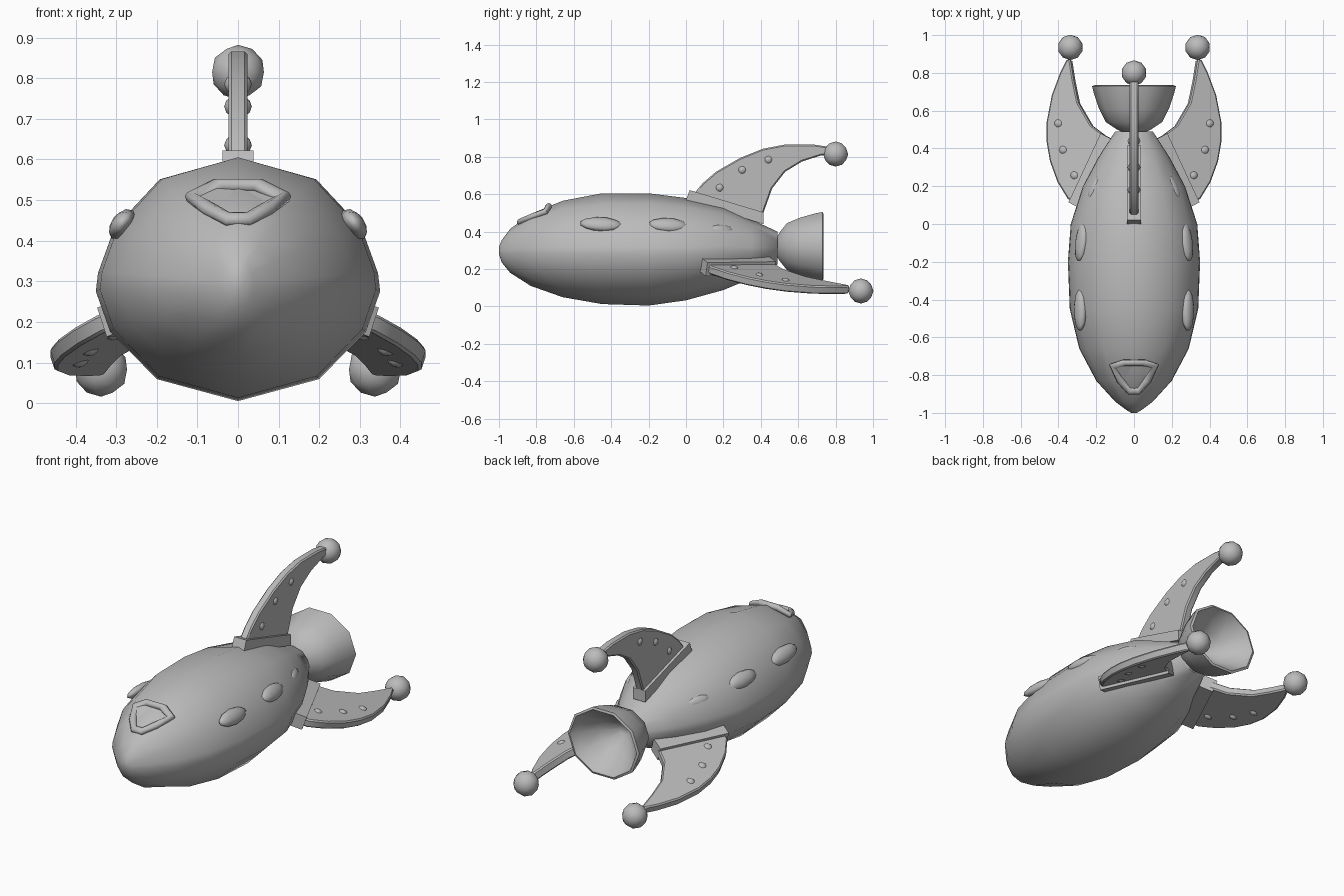
import bpy, bmesh
from math import cos, sin, pi, radians
from mathutils import Matrix, Vector

cube = bpy.data.objects.get("Cube")
if cube:
    bpy.data.objects.remove(cube, do_unlink=True)

grey = bpy.data.materials.new("plain_grey")
grey.use_nodes = True
grey.diffuse_color = (0.5, 0.5, 0.5, 1)
grey.node_tree.nodes["Principled BSDF"].inputs["Base Color"].default_value = (0.5, 0.5, 0.5, 1)


def finish(name, bm, angle=60):
    bmesh.ops.recalc_face_normals(bm, faces=bm.faces)
    mesh = bpy.data.meshes.new(name)
    bm.to_mesh(mesh)
    bm.free()
    mesh.materials.append(grey)
    mesh.shade_smooth()
    mesh.set_sharp_from_angle(angle=radians(angle))
    obj = bpy.data.objects.new(name, mesh)
    bpy.context.collection.objects.link(obj)
    return obj


def loft(name, rings, angle=60):
    """Skin a list of equal rings and cap both ends."""
    bm = bmesh.new()
    loops = [[bm.verts.new(p) for p in ring] for ring in rings]
    n = len(loops[0])
    for a, b in zip(loops, loops[1:]):
        for i in range(n):
            j = (i + 1) % n
            bm.faces.new((a[i], a[j], b[j], b[i]))
    bm.faces.new(loops[0])
    bm.faces.new(loops[-1])
    return finish(name, bm, angle)


def prism(name, outline, half, frame, bevel=0.0):
    """Flat plate: outline in the frame's first two axes, thick along the third."""
    obj = loft(name, [[frame @ Vector((u, v, w)) for u, v in outline] for w in (-half, half)], 35)
    if bevel:
        mod = obj.modifiers.new("soft_edge", 'BEVEL')
        mod.width, mod.segments, mod.limit_method = bevel, 1, 'ANGLE'
        mod.angle_limit = radians(50)
    return obj


def ball(name, frame, centre, size, subdiv=2):
    bm = bmesh.new()
    bmesh.ops.create_icosphere(bm, subdivisions=subdiv, radius=1)
    bm.transform(frame @ Matrix.Translation(centre) @ Matrix.Diagonal((*size, 1)))
    return finish(name, bm)


def axes(a, b, c, origin=(0, 0, 0)):
    m = Matrix((a, b, c)).transposed().to_4x4()
    m.translation = origin
    return m


# Hull: a faceted egg section lofted along y
half = [(0, 1), (.55, .82), (.87, .42), (.985, .05), (1, -.1), (.9, -.43), (.57, -.82), (0, -1)]
section = half + [(-x, z) for x, z in half[-2:0:-1]]
stations = [  # y, half width, bottom, top
    (-1.0, .015, .28, .32), (-.985, .04, .235, .355), (-.94, .10, .18, .415),
    (-.83, .20, .11, .495), (-.66, .29, .05, .565), (-.45, .34, .013, .605),
    (-.2, .35, .005, .605), (0, .335, .033, .58), (.2, .27, .088, .535),
    (.35, .19, .15, .465), (.49, .10, .225, .40)]
loft("hull", [[(x * w, y, (lo + hi) / 2 + z * (hi - lo) / 2) for x, z in section]
              for y, w, lo, hi in stations])

# Exhaust bell: outside profile, rim, then hollow inside
bell = [(.48, .05), (.5, .09), (.54, .15), (.61, .185), (.69, .212), (.73, .222),
        (.735, .208), (.7, .19), (.61, .11), (.54, .03)]
loft("exhaust_bell", [[(r * cos(k * pi / 5), y, .32 + .88 * r * sin(k * pi / 5)) for k in range(10)]
                      for y, r in bell])


def fin(name, frame, blade, root, studs, tip):
    prism(name + "_blade", blade, .023, frame, .007)
    prism(name + "_root", root, .038, frame)
    for k, (u, v) in enumerate(studs):
        ball(f"{name}_stud_{k + 1}", frame, (u, v, 0), (.029, .029, .034))
    ball(name + "_tip_ball", Matrix.Identity(4), frame @ Vector((*tip, 0)) - Vector((0, 0, 0)), (.067,) * 3)


# Upright fin in the middle plane
fin("top_fin", axes((0, 1, 0), (0, 0, 1), (1, 0, 0)),
    [(.04, .60), (.09, .66), (.16, .72), (.29, .795), (.41, .843), (.53, .866), (.68, .866),
     (.79, .85), (.79, .815), (.72, .807), (.62, .775), (.53, .72), (.46, .63), (.41, .49)],
    [(0, .57), (.02, .622), (.415, .503), (.415, .44)],
    [(.18, .635), (.30, .73), (.44, .785)], (.8, .815))

# Pair of drooping side fins
for side, s in (("left", 1), ("right", -1)):
    lean, pitch = .33, .14
    normal = Vector((s * lean, pitch, 1)).normalized()
    fin(side + "_fin", axes((s, 0, -lean), (0, 1, -pitch), normal, (0, 0, .325)),
        [(.30, .11), (.345, .13), (.40, .22), (.44, .33), (.457, .43), (.457, .54), (.43, .68),
         (.385, .80), (.35, .87), (.332, .87), (.315, .76), (.29, .64), (.22, .52), (.14, .46)],
        [(.27, .075), (.335, .11), (.165, .475), (.10, .44)],
        [(.31, .255), (.37, .39), (.395, .53)], (.337, .935))

    # Bulging portholes lying on the hull
    ports = [(.285, -.455, .44, .115, 0), (.278, -.095, .435, .108, -.12), (.212, .19, .41, .07, -.42)]
    for k, (x, y, z, length, turn) in enumerate(ports):
        along = Vector((s * turn, 1, -.05)).normalized()
        out = Vector((s * .8, -.8 * turn, .6)).normalized()
        up = along.cross(out)
        depth = .027 if k < 2 else .02
        ball(f"{side}_porthole_{k + 1}", axes(along, up, out, (s * x, y, z)), (0, 0, 0),
             (length, .043 if k < 2 else .03, depth))

# Cockpit window: rounded triangular frame with a flush pane
edge = [(.05, -.735, .536), (.112, -.752, .505), (.07, -.83, .477), (.025, -.885, .453)]
path = edge + [(-x, y, z) for x, y, z in reversed(edge)]
middle = sum((Vector(p) for p in path), Vector()) / len(path)
lift = Vector((0, -.45, .9)).normalized()
rings = []
for p in path:
    outward = Vector(p) - middle
    outward = (outward - lift * outward.dot(lift)).normalized()
    rings.append([Vector(p) + outward * .021 * cos(a) + lift * .017 * sin(a)
                  for a in (k * pi / 4 for k in range(8))])
bm = bmesh.new()
loops = [[bm.verts.new(p) for p in ring] for ring in rings]
for i, a in enumerate(loops):
    b = loops[(i + 1) % len(loops)]
    for k in range(8):
        bm.faces.new((a[k], a[k - 1], b[k - 1], b[k]))
finish("cockpit_frame", bm)
loft("cockpit_pane", [[Vector(p) + lift * h for p in path] for h in (-.003, .003)], 35)
